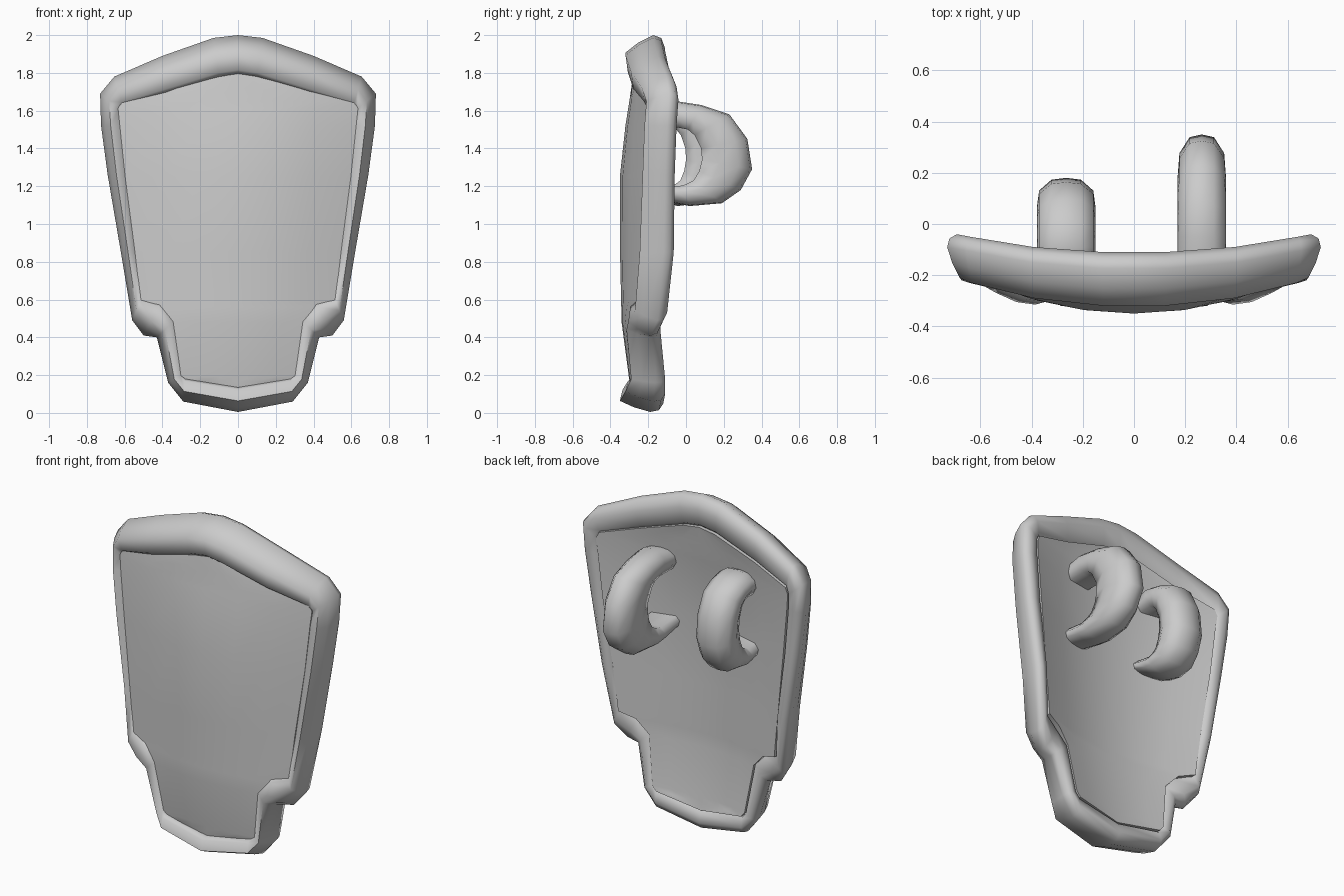
import bpy, bmesh
from mathutils import Vector

if "Cube" in bpy.data.objects:
    bpy.data.objects.remove(bpy.data.objects["Cube"])


def finish(name, bm, angle):
    bmesh.ops.remove_doubles(bm, verts=bm.verts, dist=0.0005)
    bmesh.ops.recalc_face_normals(bm, faces=bm.faces)
    me = bpy.data.meshes.new(name)
    bm.to_mesh(me)
    bm.free()
    ob = bpy.data.objects.new(name, me)
    bpy.context.collection.objects.link(ob)
    bpy.ops.object.select_all(action='DESELECT')
    ob.select_set(True)
    bpy.context.view_layer.objects.active = ob
    bpy.ops.object.shade_smooth_by_angle(angle=angle)
    return ob


def sweep(name, stations, section, closed):
    """Each station is (outer point, inner point, half-width vector)."""
    bm = bmesh.new()
    rings = []
    for o, i, v in stations:
        o, i, v = Vector(o), Vector(i), Vector(v)
        c, u = (o + i) / 2, (o - i) / 2
        rings.append([bm.verts.new(c + u * a + v * b) for a, b in section])
    n, m = len(rings), len(section)
    for k in range(n if closed else n - 1):
        p, q = rings[k], rings[(k + 1) % n]
        for j in range(m):
            bm.faces.new((p[j], p[(j + 1) % m], q[(j + 1) % m], q[j]))
    if not closed:
        bm.faces.new(rings[0])
        bm.faces.new(rings[-1])
    return finish(name, bm, 1.3)


# Half outline of the rim: outer x, z, inner x, z, centre y, half depth
half = [
    (0, .005, 0, .135, -.235, .115),
    (.29, .06, .28, .18, -.215, .105),
    (.37, .16, .297, .20, -.20, .09),
    (.43, .40, .335, .49, -.225, .09),
    (.50, .41, .41, .58, -.22, .085),
    (.56, .49, .51, .605, -.185, .085),
    (.62, .85, .535, .85, -.155, .09),
    (.69, 1.26, .585, 1.25, -.145, .085),
    (.725, 1.52, .612, 1.52, -.135, .085),
    (.73, 1.69, .622, 1.60, -.125, .085),
    (.655, 1.78, .612, 1.63, -.14, .09),
    (.40, 1.89, .38, 1.695, -.19, .10),
    (.13, 1.985, .10, 1.78, -.215, .105),
    (0, 2.0, 0, 1.795, -.215, .105),
]
mirrored = [(-a, b, -c, d, y, h) for a, b, c, d, y, h in half[-2:0:-1]]

# Rolled rim around the shield
rim_section = [(.1, -1), (.62, -.35), (1, .4), (.85, .8), (.3, 1),
               (-.6, .88), (-1, .4), (-1, -.6), (-.8, -.88)]
sweep("rim", [((a, y, b), (c, y, d), (0, h, 0))
              for a, b, c, d, y, h in half + mirrored], rim_section, True)

# Thick bowed shield panel: z, y on the centre line, sideways curvature
bow = [(0, -.28, .34), (.14, -.295, .34), (.44, -.34, .34), (.88, -.35, .36),
       (1.27, -.35, .36), (1.4, -.34, .31), (1.65, -.30, .23), (2, -.25, .22)]
thickness = .155


def panel_y(x, z):
    for (z0, y0, c0), (z1, y1, c1) in zip(bow, bow[1:]):
        if z <= z1:
            t = (z - z0) / (z1 - z0)
            return y0 + (y1 - y0) * t + (c0 + (c1 - c0) * t) * x * x


bm = bmesh.new()
cols = 6
sheets = []
for back in (0, thickness):
    rows = []
    for a, b, c, d, _, _ in half:
        w, z = .12 * a + .88 * c, .12 * b + .88 * d
        xs = [w * (2 * k / cols - 1) for k in range(cols + 1)]
        rows.append([bm.verts.new((x, panel_y(x, z) + back, z)) for x in xs])
    sheets.append(rows)
    for p, q in zip(rows, rows[1:]):
        for k in range(cols):
            bm.faces.new((p[k], p[k + 1], q[k + 1], q[k]))
front, rear = sheets
for k in range(len(half) - 1):
    for e in (0, cols):
        bm.faces.new((front[k][e], front[k + 1][e], rear[k + 1][e], rear[k][e]))
bmesh.ops.dissolve_degenerate(bm, edges=bm.edges, dist=0.0005)
finish("shield_panel", bm, .6)

# Two arm grips on the back: outer y, z, inner y, z
grip = [(-.23, 1.60, -.23, 1.51), (-.05, 1.65, -.04, 1.51),
        (.08, 1.63, .01, 1.50), (.23, 1.58, .045, 1.47),
        (.325, 1.45, .08, 1.40), (.35, 1.29, .085, 1.34),
        (.29, 1.18, .07, 1.28), (.19, 1.11, .04, 1.23),
        (.02, 1.095, 0, 1.21), (-.06, 1.11, -.04, 1.20),
        (-.23, 1.15, -.23, 1.22)]
grip_section = [(1, 0), (.92, .5), (.45, .92), (-.3, 1), (-1, .75),
                (-1, -.75), (-.3, -1), (.45, -.92), (.92, -.5)]
for name, x, w, s in (("large_grip", .265, .095, 1), ("small_grip", -.265, .115, .68)):
    def reach(y):
        return -.18 + (y + .18) * s
    sweep(name, [((x, reach(a), b), (x, reach(c), d), (w, 0, 0))
                 for a, b, c, d in grip], grip_section, False)
